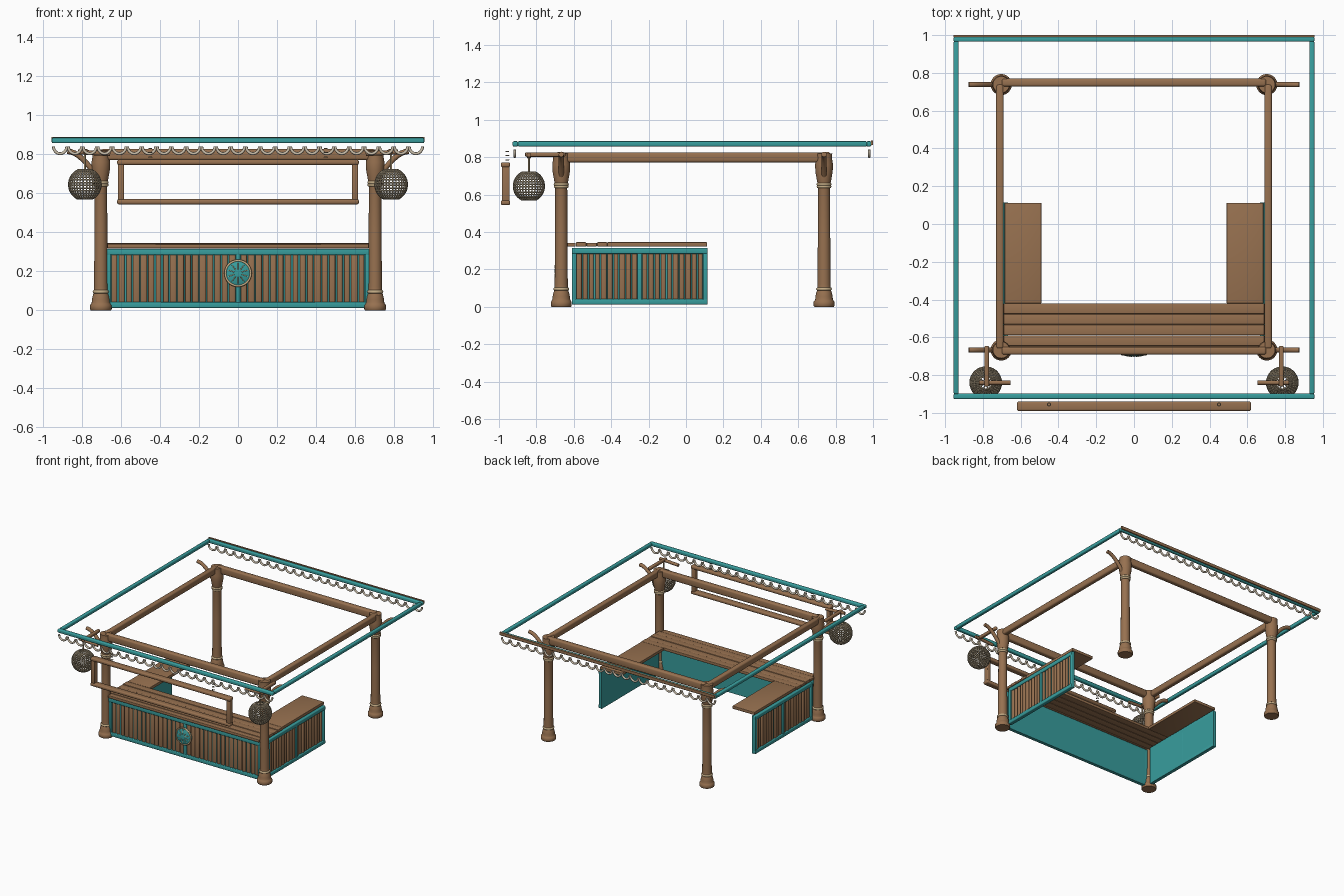
import bpy, bmesh, math, random
from mathutils import Vector

if "Cube" in bpy.data.objects:
    bpy.data.objects.remove(bpy.data.objects["Cube"])
random.seed(4)

def mat(name, c):
    m = bpy.data.materials.new(name)
    m.diffuse_color = (*c, 1)
    m.use_nodes = True
    m.node_tree.nodes["Principled BSDF"].inputs["Base Color"].default_value = m.diffuse_color
    return m
WOOD = mat("brown wood", (0.31, 0.165, 0.08))
TEAL = mat("teal paint", (0.04, 0.34, 0.34))
ROPE = mat("tan rope", (0.56, 0.42, 0.24))
SCAL = mat("pale trim", (0.62, 0.54, 0.42))
WIRE = mat("lantern wicker", (0.44, 0.36, 0.24))

def finish(name, bm, m, smooth=False):
    me = bpy.data.meshes.new(name)
    bmesh.ops.recalc_face_normals(bm, faces=bm.faces)
    bm.to_mesh(me)
    bm.free()
    me.materials.append(m)
    o = bpy.data.objects.new(name, me)
    bpy.context.collection.objects.link(o)
    if smooth:
        bpy.ops.object.select_all(action='DESELECT')
        o.select_set(True)
        bpy.context.view_layer.objects.active = o
        bpy.ops.object.shade_smooth_by_angle(angle=math.radians(50))
    return o

def add_box(bm, x0, x1, y0, y1, z0, z1):
    r = bmesh.ops.create_cube(bm, size=1)
    for v in r['verts']:
        v.co = Vector(((x0 + x1) / 2 + v.co.x * (x1 - x0), (y0 + y1) / 2 + v.co.y * (y1 - y0),
                       (z0 + z1) / 2 + v.co.z * (z1 - z0)))

def boxes(name, lst, m, bevel=0.0):
    bm = bmesh.new()
    for b in lst:
        add_box(bm, *b)
    if bevel:
        bmesh.ops.bevel(bm, geom=bm.edges[:], offset=bevel, segments=3, affect='EDGES', profile=0.5)
    return finish(name, bm, m, bevel > 0)

def lathe(name, prof, loc, m, n=24):
    bm = bmesh.new()
    rings = [[bm.verts.new((loc[0] + r * math.cos(2 * math.pi * i / n),
                            loc[1] + r * math.sin(2 * math.pi * i / n), loc[2] + z))
              for i in range(n)] for r, z in prof]
    for a, b in zip(rings, rings[1:]):
        for i in range(n):
            bm.faces.new((a[i], a[(i + 1) % n], b[(i + 1) % n], b[i]))
    bm.faces.new(rings[0])
    bm.faces.new(rings[-1])
    return finish(name, bm, m, True)

def tubes(name, paths, r, m, n=10, closed=False):
    """Round tubes along lists of points."""
    bm = bmesh.new()
    for pts in paths:
        pts = [Vector(p) for p in pts]
        k, rings = len(pts), []
        for i, p in enumerate(pts):
            a = pts[(i - 1) % k] if closed else pts[max(i - 1, 0)]
            b = pts[(i + 1) % k] if closed else pts[min(i + 1, k - 1)]
            t = (b - a).normalized()
            ref = Vector((0, 1, 0)) if abs(t.y) < 0.9 else Vector((1, 0, 0))
            if closed:
                ref = (pts[0] - pts[k // 3]).cross(pts[0] - pts[k // 2])
            u = t.cross(ref).normalized()
            w = t.cross(u)
            rings.append([bm.verts.new(p + r * (math.cos(2 * math.pi * j / n) * u + math.sin(2 * math.pi * j / n) * w))
                          for j in range(n)])
        for i in range(k if closed else k - 1):
            A, B = rings[i], rings[(i + 1) % k]
            for j in range(n):
                bm.faces.new((A[j], A[(j + 1) % n], B[(j + 1) % n], B[j]))
        if not closed:
            bm.faces.new(rings[0])
            bm.faces.new(rings[-1])
    return finish(name, bm, m, True)

def circle(c, r, axis, n=24):
    out = []
    for i in range(n):
        a, b = r * math.cos(2 * math.pi * i / n), r * math.sin(2 * math.pi * i / n)
        out.append((c[0] + (0 if axis == 'x' else a), c[1] + (a if axis == 'x' else b if axis == 'z' else 0),
                    c[2] + (0 if axis == 'z' else b)))
    return out

# posts with stepped foot, swollen head and rope bindings; horn brackets at the head
POST = [(0.052, 0), (0.056, 0.006), (0.056, 0.026), (0.05, 0.034), (0.047, 0.04), (0.046, 0.055), (0.041, 0.078),
        (0.036, 0.09), (0.035, 0.12), (0.033, 0.4), (0.032, 0.65), (0.037, 0.67), (0.046, 0.72), (0.048, 0.76),
        (0.043, 0.79), (0.044, 0.82)]
for yn, y in (("front", -0.667), ("back", 0.738)):
    for sn, s in (("left", -1), ("right", 1)):
        x = 0.703 * s
        lathe(f"{yn}_{sn}_post", POST, (x, y, 0), WOOD)
        tubes(f"{yn}_{sn}_post_bindings", [circle((x, y, z), r, 'z') for z, r in ((0.095, 0.034), (0.642, 0.031), (0.655, 0.032))],
              0.0085, ROPE, closed=True)
        horn = [(s * (0.725 + 0.15 * t), y, 0.69 + 0.125 * math.sin(t * math.pi / 2)) for t in [i / 8 for i in range(9)]]
        tubes(f"{yn}_{sn}_horn_bracket", [horn], 0.014, WOOD, 12)

# roof beams
boxes("front_beam", [(-0.7, 0.7, -0.692, -0.65, 0.77, 0.828)], WOOD, 0.012)
boxes("back_beam", [(-0.7, 0.7, 0.728, 0.77, 0.77, 0.828)], WOOD, 0.012)
for sn, s in (("left", -1), ("right", 1)):
    boxes(sn + "_beam", [(s * 0.71 - 0.02, s * 0.71 + 0.02, -0.66, 0.74, 0.772, 0.825)], WOOD, 0.012)

# open teal roof frame with brown strip at the back
boxes("roof_frame", [(-0.955, 0.955, -0.927, -0.898, 0.857, 0.885), (-0.955, 0.955, 0.965, 0.991, 0.857, 0.885),
                     (-0.955, -0.928, -0.9, 0.968, 0.857, 0.885), (0.928, 0.955, -0.9, 0.968, 0.857, 0.885)], TEAL, 0.007)
boxes("roof_back_strip", [(-0.955, 0.955, 0.989, 1.0, 0.866, 0.889)], WOOD)

# scalloped trim along front and back
N = 25
p = 1.9 / N
for yn, y in (("front", -0.915), ("back", 0.98)):
    arcs = []
    for i in range(N):
        cx = -0.95 + p * (i + 0.5)
        arcs.append([(cx + 0.034 * math.cos(a), y, 0.84 + 0.037 * math.sin(a))
                     for a in [math.pi + math.pi * k / 12 for k in range(13)]])
    tubes(yn + "_scallop_trim", arcs, 0.0075, SCAL, 10)

# hanging sign frame, open in the middle
boxes("sign_frame_rails", [(-0.62, 0.62, -0.99, -0.94, 0.745, 0.772), (-0.62, 0.62, -0.99, -0.94, 0.543, 0.57)], WOOD, 0.01)
boxes("sign_frame_sides", [(s * 0.6 - 0.016, s * 0.6 + 0.016, -0.985, -0.943, 0.56, 0.755) for s in (-1, 1)], WOOD, 0.006)
tubes("sign_chain_links", [circle((s * 0.45, -0.955, z), 0.008, 'z', 12)
                           for s in (-1, 1) for z in (0.785, 0.808, 0.83)], 0.0025, WIRE, 8, True)

# lanterns on bracket arms
for sn, s in (("left", -1), ("right", 1)):
    boxes(sn + "_lantern_arm", [(s * 0.78 - 0.012, s * 0.78 + 0.012, -0.86, -0.645, 0.802, 0.826)], WOOD, 0.007)
    brace = [(s * (0.82 - 0.165 * t), -0.84, 0.812 - 0.01 * t) for t in (0, 0.5, 1)]
    tubes(sn + "_lantern_crossbar", [brace], 0.012, WOOD, 12)
    c = (s * 0.785, -0.84, 0.645)
    tubes(sn + "_lantern_cord", [[(c[0], c[1], 0.72), (c[0], c[1], 0.81)]], 0.005, ROPE)
    rows, R = 13, 0.083
    lat = [math.radians(-62 + 128 * i / rows) for i in range(rows + 1)]
    rings = [circle((c[0], c[1], c[2] + R * math.sin(a)), R * math.cos(a), 'z', 30) for a in lat]
    tubes(sn + "_lantern_hoops", rings, 0.0037, WIRE, 8, True)
    ribs = [[ring[i] for ring in rings] for i in range(30)]
    tubes(sn + "_lantern_ribs", ribs, 0.0037, WIRE, 8)
    ends = [[(2 * c[0] - q[0], 2 * c[1] - q[1], q[2]), q] for ring in (rings[0], rings[-1]) for q in ring[:15:3]]
    tubes(sn + "_lantern_end_spokes", ends, 0.003, WIRE, 8)

# slatted counter panels: u runs along the panel, place() maps to world boxes
def panel(name, u0, u1, halves, place):
    mid = (u0 + u1) / 2
    boxes(name + "_backing", [place(u0, u1, 0, 0.012, 0.012, 0.315)], TEAL)
    rails = [place(u0, u1, 0, 0.03, 0.283, 0.315), place(u0, u1, 0, 0.03, 0.012, 0.042)]
    rails += [place(u - 0.012, u + 0.012, 0, 0.029, 0.03, 0.295) for u in (u0 + 0.012, mid, u1 - 0.012)]
    boxes(name + "_frame", rails, TEAL, 0.006)
    slats = []
    for a, b in ((u0 + 0.022, mid - 0.011), (mid + 0.011, u1 - 0.022)):
        w = (b - a) / halves
        for i in range(halves):
            h = w * random.uniform(0.34, 0.46)
            cu = a + w * (i + 0.5)
            slats.append(place(cu - h, cu + h, 0.004, random.uniform(0.02, 0.026), 0.038, 0.288))
    boxes(name + "_slats", slats, WOOD, 0.007)

panel("front_panel", -0.675, 0.675, 17,
      lambda a, b, d0, d1, z0, z1: (a, b, -0.65 - d1, -0.65 - d0, z0, z1))
panel("right_panel", -0.61, 0.115, 10,
      lambda a, b, d0, d1, z0, z1: (0.667 + d0, 0.667 + d1, a, b, z0, z1))
panel("left_panel", -0.61, 0.115, 10,
      lambda a, b, d0, d1, z0, z1: (-0.667 - d1, -0.667 - d0, a, b, z0, z1))

# counter tops
planks = []
for i in range(4):
    y = -0.645 + i * 0.0565
    planks.append((-0.69, 0.69, y, y + 0.0555, 0.322, 0.342 + 0.003 * (i % 2)))
planks.append((-0.67, 0.67, -0.69, -0.647, 0.318, 0.34))
boxes("front_counter_planks", planks, WOOD, 0.004)
boxes("side_counter_tops", [(-0.685, -0.49, -0.42, 0.112, 0.322, 0.345), (0.49, 0.685, -0.42, 0.112, 0.322, 0.345)], WOOD, 0.003)

# round medallion on the front panel
med = lathe("medallion", [(0.066, 0), (0.066, 0.012), (0.05, 0.019), (0.025, 0.023), (0.004, 0.024)], (0, 0, 0), TEAL, 32)
med.rotation_euler = (math.radians(90), 0, 0)
med.location = (0, -0.678, 0.19)
tubes("medallion_rim", [circle((0, -0.689, 0.19), 0.065, 'y', 32)], 0.006, ROPE, 12, True)
rays = []
for i in range(10):
    a = math.pi * (i + 0.5) / 5
    rays.append([(r * math.cos(a), y, 0.19 + r * math.sin(a)) for r, y in ((0.02, -0.7015), (0.035, -0.6995), (0.052, -0.696))])
tubes("medallion_rays", rays, 0.0022, ROPE, 10)
